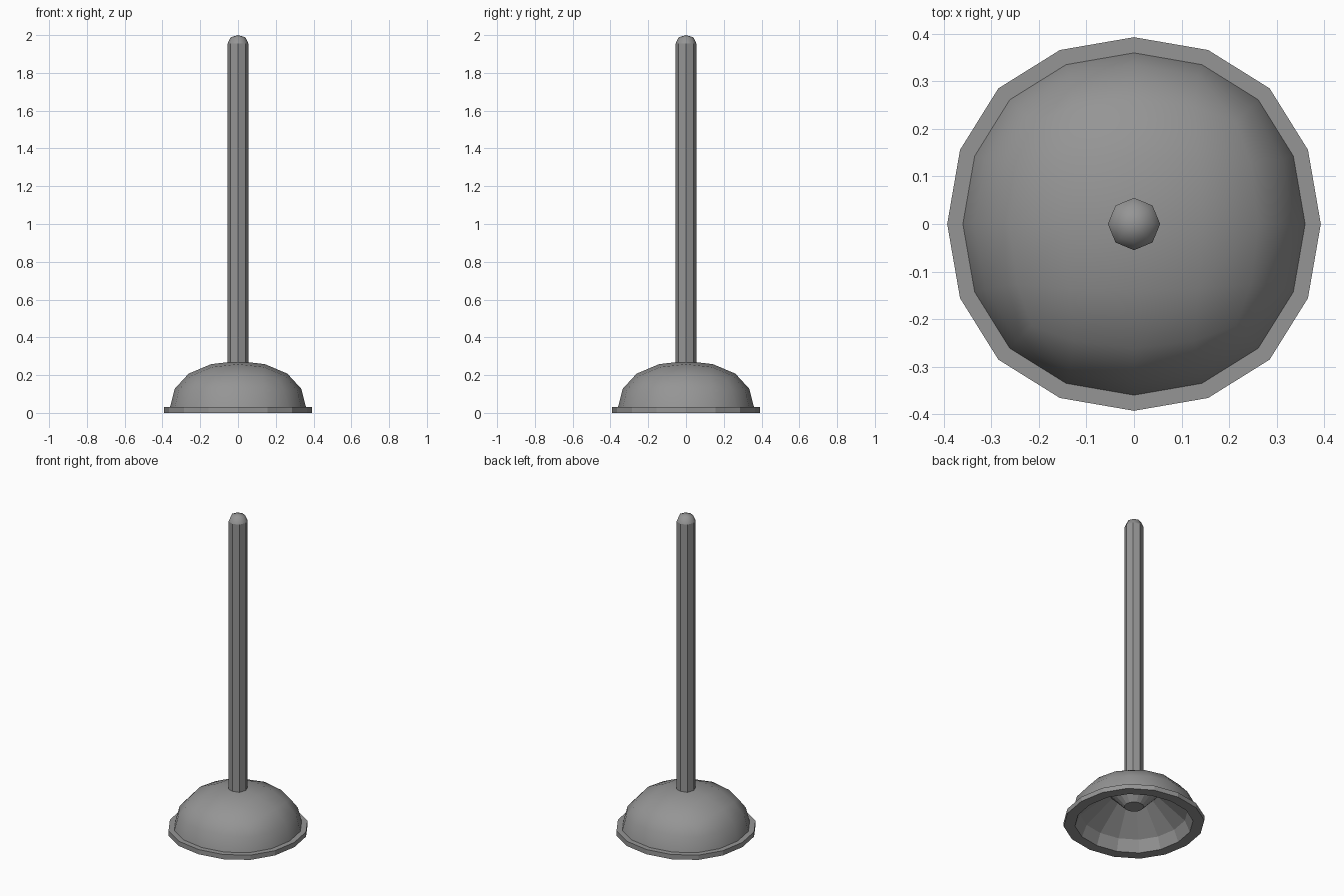
import bpy, bmesh, math
from mathutils import Vector

if "Cube" in bpy.data.objects:
    bpy.data.objects.remove(bpy.data.objects["Cube"])

grey = bpy.data.materials.new("mid grey")
grey.use_nodes = True
grey.diffuse_color = (0.3, 0.3, 0.3, 1)
grey.node_tree.nodes["Principled BSDF"].inputs["Base Color"].default_value = (0.3, 0.3, 0.3, 1)

DOME_R, RIM_Z = 0.36, 0.03


def make_object(name, bm):
    mesh = bpy.data.meshes.new(name)
    bm.to_mesh(mesh)
    bm.free()
    obj = bpy.data.objects.new(name, mesh)
    bpy.context.collection.objects.link(obj)
    mesh.materials.append(grey)
    return obj


def next_ring(bm, edges, scale, z):
    """Extrude an open loop to a new height, scaled relative to the dome edge."""
    new = bmesh.ops.extrude_edge_only(bm, edges=edges)["geom"]
    for v in new:
        if isinstance(v, bmesh.types.BMVert):
            v.co.x *= scale
            v.co.y *= scale
            v.co.z = z
    for f in {f for e in edges for f in e.link_faces if any(g in new for g in f.edges)}:
        f.smooth = False
    return [e for e in new if isinstance(e, bmesh.types.BMEdge)]


# Rubber cup: rounded cube, cut in half and flattened
bm = bmesh.new()
bmesh.ops.create_cube(bm, size=2)
cup = make_object("rubber_cup", bm)
cup.modifiers.new("round", "SUBSURF").levels = 2
bpy.context.view_layer.objects.active = cup
cup.select_set(True)
bpy.ops.object.modifier_apply(modifier="round")

bm = bmesh.new()
bm.from_mesh(cup.data)
bmesh.ops.bisect_plane(bm, geom=bm.verts[:] + bm.edges[:] + bm.faces[:], dist=1e-4,
                       plane_co=(0, 0, 0), plane_no=(0, 0, 1), clear_inner=True)
size = DOME_R / max(v.co.x for v in bm.verts)
for v in bm.verts:
    v.co = Vector((v.co.x * size, v.co.y * size, v.co.z * size * 0.68 + RIM_Z))
for f in bm.faces:
    f.smooth = True

# Flange, underside lip, hollow and the boss that holds the handle
loop = [e for e in bm.edges if e.is_boundary]
radius = DOME_R
for r, z in [(0.393, RIM_Z), (0.393, 0), (0.33, 0), (0.30, 0.07), (0.14, 0.2), (0.055, 0.11)]:
    loop = next_ring(bm, loop, r / radius, z)
    radius = r
bmesh.ops.contextual_create(bm, geom=loop)
bmesh.ops.recalc_face_normals(bm, faces=bm.faces[:])
bm.to_mesh(cup.data)
bm.free()

# Handle: eight-sided rod with a smooth rounded end
SIDES = 8
bm = bmesh.new()
rings = []
for r, z in [(0.055, 0.11), (0.055, 1.955), (0.04, 1.988)]:
    rings.append([bm.verts.new((r * math.cos(math.tau * i / SIDES),
                                r * math.sin(math.tau * i / SIDES), z)) for i in range(SIDES)])
tip = bm.verts.new((0, 0, 2))
bm.faces.new(rings[0][::-1])
for i in range(SIDES):
    j = (i + 1) % SIDES
    for low, high in zip(rings, rings[1:]):
        f = bm.faces.new((low[i], low[j], high[j], high[i]))
        f.smooth = high is rings[2]
    bm.faces.new((rings[2][i], rings[2][j], tip)).smooth = True
make_object("handle", bm)
